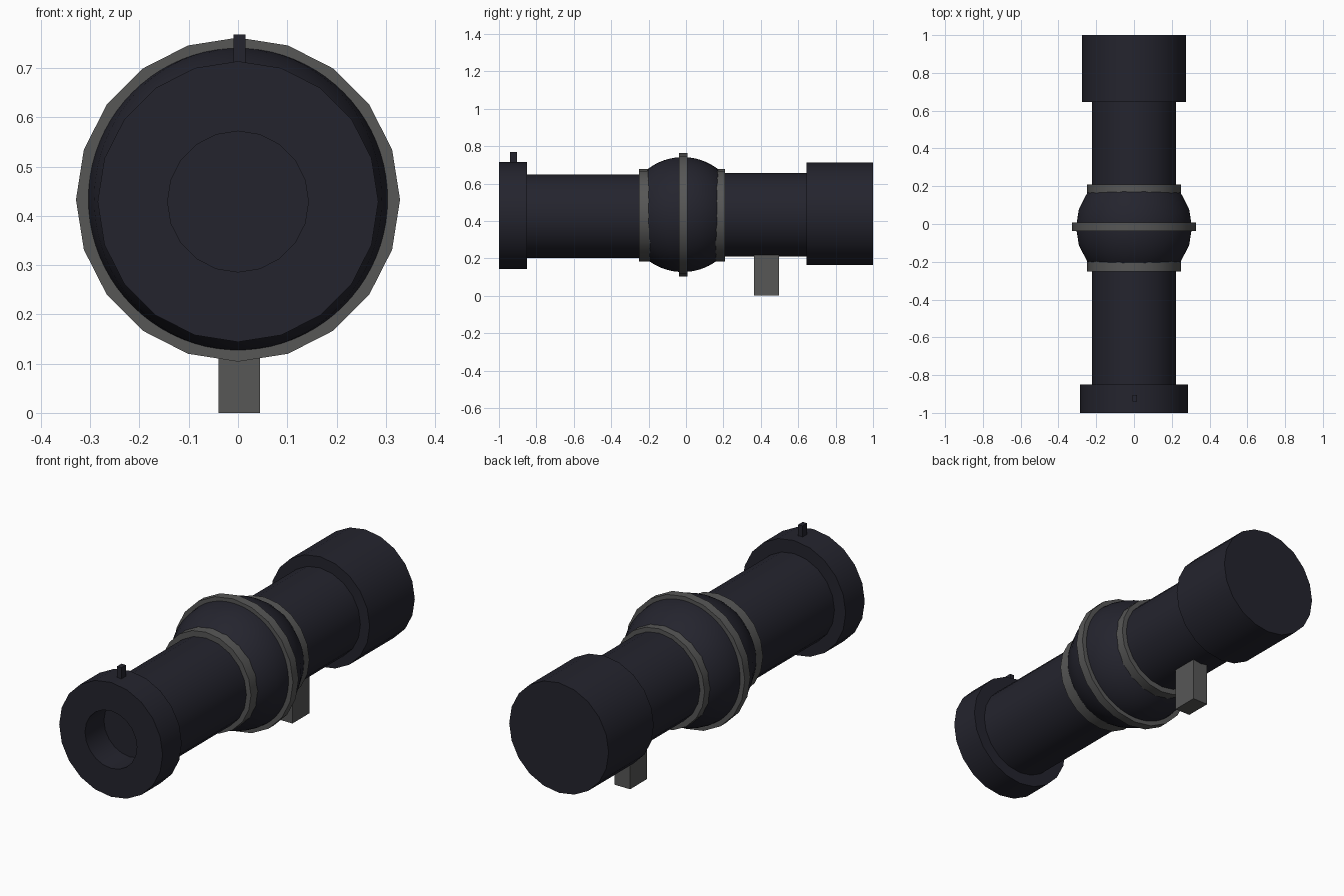
import bpy, bmesh, math
from mathutils import Vector, Matrix

if "Cube" in bpy.data.objects:
    bpy.data.objects.remove(bpy.data.objects["Cube"])

SIDES = 20


def material(name, rgb):
    m = bpy.data.materials.new(name)
    m.diffuse_color = (*rgb, 1.0)
    m.use_nodes = True
    m.node_tree.nodes["Principled BSDF"].inputs["Base Color"].default_value = m.diffuse_color
    return m


DARK = material("dark_blue_black", (0.0175, 0.0175, 0.027))
GREY = material("mid_grey", (0.095, 0.095, 0.094))


def finish(name, bm, mat):
    """Smooth faces, keep hard edges sharp, and link the object."""
    bmesh.ops.recalc_face_normals(bm, faces=bm.faces)
    for f in bm.faces:
        f.smooth = True
    for e in bm.edges:
        e.smooth = len(e.link_faces) == 2 and e.calc_face_angle() < math.radians(30)
    me = bpy.data.meshes.new(name)
    bm.to_mesh(me)
    bm.free()
    me.materials.append(mat)
    ob = bpy.data.objects.new(name, me)
    bpy.context.collection.objects.link(ob)
    return ob


def lathe(name, profile, z, mat, closed=False):
    """Turn (y, radius) points round the y axis at height z."""
    bm = bmesh.new()
    rings = []
    for y, r in profile:
        rings.append([bm.verts.new((r * math.cos(a), y, z + r * math.sin(a)))
                      for a in (2 * math.pi * i / SIDES for i in range(SIDES))])
    pairs = list(zip(rings, rings[1:]))
    if closed:
        pairs.append((rings[-1], rings[0]))
    else:
        bm.faces.new(rings[0])
        bm.faces.new(rings[-1])
    for a, b in pairs:
        for i in range(SIDES):
            j = (i + 1) % SIDES
            bm.faces.new((a[i], a[j], b[j], b[i]))
    return finish(name, bm, mat)


def drum(name, y0, y1, r, z, mat):
    return lathe(name, [(y0, r), (y1, r)], z, mat)


def box(name, lo, hi, mat):
    bm = bmesh.new()
    lo, hi = Vector(lo), Vector(hi)
    bmesh.ops.create_cube(bm, size=1, matrix=Matrix.Translation((lo + hi) / 2)
                          @ Matrix.Diagonal((*(hi - lo), 1)))
    return finish(name, bm, mat)


# Front flange with its open bore (the tube end closes it)
lathe("front_flange", [(-1, 0.143), (-1, 0.285), (-0.85, 0.285), (-0.85, 0.143)],
      0.429, DARK, closed=True)
box("front_sight", (-0.009, -0.94, 0.69), (0.015, -0.904, 0.768), DARK)

# Tubes and rear cap
drum("front_tube", -0.851, -0.1, 0.223, 0.426, DARK)
drum("rear_tube", 0.1, 0.7, 0.223, 0.433, DARK)
drum("rear_cap", 0.645, 1, 0.274, 0.438, DARK)

# Central ball, poles up and down
bm = bmesh.new()
bmesh.ops.create_uvsphere(bm, u_segments=SIDES, v_segments=40, radius=0.307,
                          matrix=Matrix.Translation((0, -0.017, 0.434)))
finish("central_ball", bm, DARK)

# Grey bands and grip
drum("middle_band", -0.037, 0.007, 0.329, 0.433, GREY)
drum("front_collar", -0.252, -0.15, 0.248, 0.43, GREY)
drum("rear_collar", 0.11, 0.208, 0.248, 0.43, GREY)
box("grip", (-0.04, 0.364, 0), (0.045, 0.497, 0.26), GREY)
